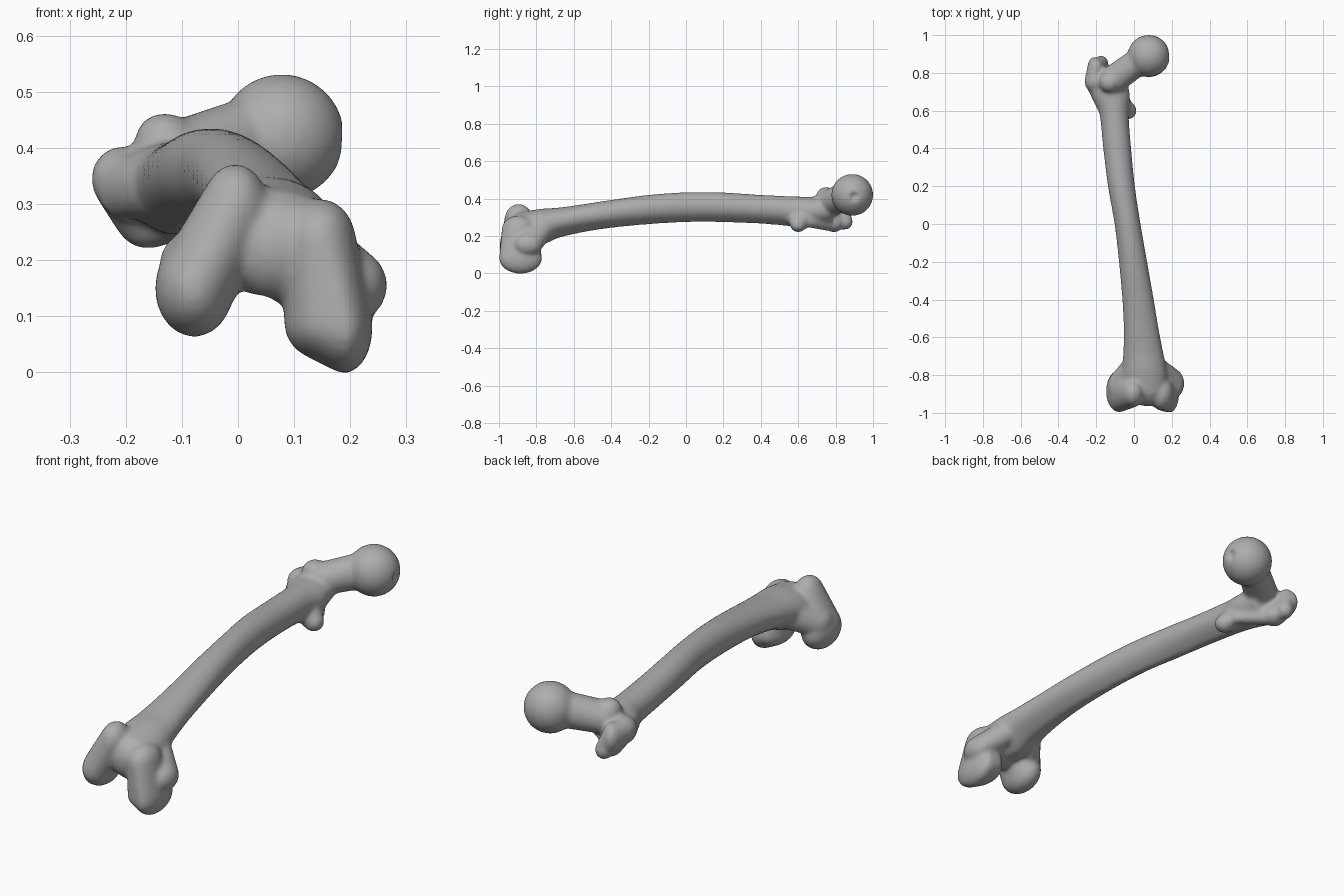
import bpy
import bmesh
import math
from mathutils import Vector

old = bpy.data.objects.get("Cube")
if old:
    bpy.data.objects.remove(old, do_unlink=True)

bone_mat = bpy.data.materials.new("bone grey")
bone_mat.use_nodes = True
GREY = (0.42, 0.42, 0.42, 1)
bone_mat.diffuse_color = GREY
bone_mat.node_tree.nodes["Principled BSDF"].inputs["Base Color"].default_value = GREY


def make_object(name, bm):
    bmesh.ops.recalc_face_normals(bm, faces=bm.faces)
    mesh = bpy.data.meshes.new(name)
    bm.to_mesh(mesh)
    bm.free()
    mesh.materials.append(bone_mat)
    obj = bpy.data.objects.new(name, mesh)
    bpy.context.collection.objects.link(obj)
    return obj


def hull(name, *blobs):
    """Convex skin around ellipsoids given as (centre, radii)."""
    unit = bmesh.new()
    bmesh.ops.create_icosphere(unit, subdivisions=4, radius=1)
    bm = bmesh.new()
    for centre, radii in blobs:
        for v in unit.verts:
            bm.verts.new([c + r * p for c, r, p in zip(centre, radii, v.co)])
    unit.free()
    bmesh.ops.convex_hull(bm, input=bm.verts)
    loose = [v for v in bm.verts if not v.link_faces]
    bmesh.ops.delete(bm, geom=loose, context="VERTS")
    return make_object(name, bm)


def spline(rows, steps):
    """Catmull-Rom interpolation between rows of values."""
    rows = [Vector(r) for r in rows]
    pts = [rows[0]] + rows + [rows[-1]]
    out = []
    for a, b, c, d in zip(pts, pts[1:], pts[2:], pts[3:]):
        for i in range(steps):
            t = i / steps
            out.append(b + (c - a) * (t / 2)
                       + (a * 2 - b * 5 + c * 4 - d) * (t * t / 2)
                       + (b * 3 - a - c * 3 + d) * (t ** 3 / 2))
    return out + [rows[-1]]


def loft_shaft(name, stations, sides=40):
    """Oval tube along y with a soft ridge along its underside."""
    bm = bmesh.new()
    rings = []
    ys = spline([(s[0], 0) for s in stations], 6)
    shapes = spline([s[1:] for s in stations], 6)
    for (y, _), (left, right, bottom, top) in zip(ys, shapes):
        ridge = 0.012
        cx, rx = (left + right) / 2, (right - left) / 2
        cz, rz = (top + bottom + ridge) / 2, (top - bottom - ridge) / 2
        ring = []
        for i in range(sides):
            a = math.tau * i / sides
            drop = ridge * math.exp(-((a - 1.5 * math.pi) / 0.4) ** 2)
            ring.append(bm.verts.new((cx + rx * math.cos(a), y,
                                      cz + rz * math.sin(a) - drop)))
        rings.append(ring)
    for r, s in zip(rings, rings[1:]):
        for i in range(sides):
            j = (i + 1) % sides
            bm.faces.new((r[i], r[j], s[j], s[i]))
    bm.faces.new(rings[0])
    bm.faces.new(rings[-1])
    return make_object(name, bm)


# Shaft stations: y, left x, right x, bottom z, top z
shaft = loft_shaft("thigh_bone", [
    (-0.90, -0.07, 0.18, 0.15, 0.325),
    (-0.78, -0.065, 0.175, 0.15, 0.345),
    (-0.68, -0.057, 0.155, 0.19, 0.352),
    (-0.55, -0.055, 0.13, 0.22, 0.37),
    (-0.40, -0.062, 0.105, 0.243, 0.393),
    (-0.20, -0.08, 0.07, 0.262, 0.42),
    (0.00, -0.103, 0.035, 0.273, 0.434),
    (0.20, -0.138, 0.005, 0.273, 0.433),
    (0.40, -0.163, -0.015, 0.265, 0.42),
    (0.58, -0.182, -0.028, 0.25, 0.412),
    (0.68, -0.215, -0.022, 0.245, 0.41),
    (0.78, -0.22, -0.04, 0.26, 0.41),
])

parts = [
    # Hip end: ball, neck and trochanters
    hull("head", ((0.078, 0.889, 0.42), (0.112, 0.112, 0.112))),
    hull("neck",
         ((-0.115, 0.76, 0.375), (0.07, 0.08, 0.07)),
         ((0.03, 0.865, 0.415), (0.065, 0.075, 0.08))),
    hull("front_tubercle", ((-0.13, 0.75, 0.41), (0.055, 0.055, 0.053))),
    hull("greater_trochanter",
         ((-0.207, 0.755, 0.345), (0.055, 0.06, 0.058)),
         ((-0.21, 0.835, 0.33), (0.035, 0.05, 0.06)),
         ((-0.16, 0.79, 0.265), (0.055, 0.05, 0.045))),
    hull("trochanter_tip",
         ((-0.175, 0.85, 0.275), (0.04, 0.042, 0.042)),
         ((-0.2, 0.83, 0.36), (0.035, 0.04, 0.04))),
    hull("trochanter_flare",
         ((-0.2, 0.73, 0.33), (0.05, 0.04, 0.06)),
         ((-0.14, 0.58, 0.33), (0.035, 0.04, 0.05))),
    hull("lesser_trochanter",
         ((-0.03, 0.6, 0.262), (0.045, 0.045, 0.042)),
         ((-0.08, 0.62, 0.31), (0.05, 0.08, 0.05))),
    hull("trochanteric_crest",
         ((-0.05, 0.66, 0.275), (0.03, 0.03, 0.03)),
         ((-0.15, 0.79, 0.262), (0.035, 0.04, 0.04))),
    # Knee end: two condyles joined by the kneecap groove
    hull("outer_condyle",
         ((-0.005, -0.895, 0.29), (0.06, 0.075, 0.082)),
         ((-0.078, -0.885, 0.15), (0.07, 0.112, 0.087))),
    hull("inner_condyle",
         ((0.145, -0.895, 0.235), (0.065, 0.09, 0.075)),
         ((0.152, -0.88, 0.088), (0.07, 0.11, 0.066)),
         ((0.19, -0.885, 0.08), (0.05, 0.115, 0.082))),
    hull("inner_epicondyle",
         ((0.215, -0.845, 0.155), (0.051, 0.075, 0.06)),
         ((0.13, -0.76, 0.23), (0.05, 0.05, 0.06))),
    hull("outer_epicondyle",
         ((-0.09, -0.86, 0.19), (0.05, 0.075, 0.06)),
         ((-0.02, -0.75, 0.24), (0.04, 0.05, 0.06))),
    hull("kneecap_groove", ((0.07, -0.88, 0.225), (0.1, 0.085, 0.098))),
]

# Hollows cut into the bone
cutters = [
    hull("head_pit_cutter", ((0.2, 0.9, 0.41), (0.03, 0.03, 0.03))),
    hull("trochanter_hollow_cutter", ((-0.085, 0.88, 0.28), (0.045, 0.07, 0.05))),
    hull("knee_notch_cutter",
         ((0.04, -0.78, 0.09), (0.035, 0.05, 0.07)),
         ((0.045, -0.95, 0.07), (0.035, 0.05, 0.055))),
]

# Merge the parts into one skin
bpy.ops.object.select_all(action="DESELECT")
for obj in parts + [shaft]:
    obj.select_set(True)
bpy.context.view_layer.objects.active = shaft
bpy.ops.object.join()


def remesh(name):
    mod = shaft.modifiers.new(name, "REMESH")
    mod.mode = "VOXEL"
    mod.voxel_size = 0.008
    mod.use_smooth_shade = True


remesh("fuse")
for cutter in cutters:
    cutter.hide_render = True
    cutter.hide_set(True)
    mod = shaft.modifiers.new(cutter.name, "BOOLEAN")
    mod.operation = "DIFFERENCE"
    mod.object = cutter
remesh("even_out")
smooth = shaft.modifiers.new("soften", "SMOOTH")
smooth.factor = 0.5
smooth.iterations = 12
